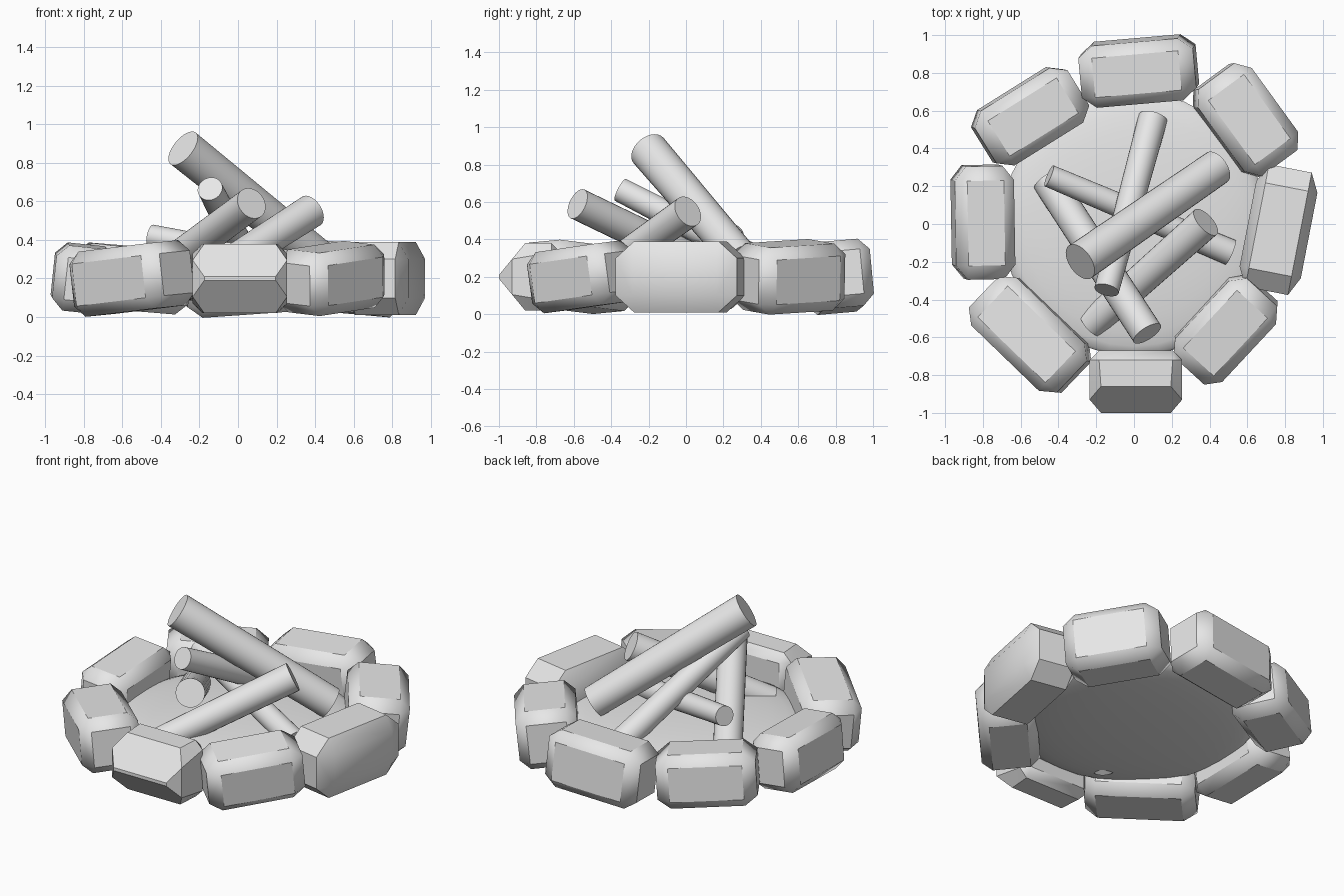
import bpy, bmesh, math
from itertools import product
from mathutils import Vector, Matrix

cube = bpy.data.objects.get("Cube")
if cube:
    bpy.data.objects.remove(cube, do_unlink=True)

# One plain grey for everything
GREY = (0.8, 0.8, 0.8, 1)
mat = bpy.data.materials.new("plain grey")
mat.use_nodes = True
mat.diffuse_color = GREY
mat.node_tree.nodes["Principled BSDF"].inputs["Base Color"].default_value = GREY


def add_object(name, bm, angle):
    bmesh.ops.recalc_face_normals(bm, faces=bm.faces)
    mesh = bpy.data.meshes.new(name)
    bm.to_mesh(mesh)
    bm.free()
    mesh.materials.append(mat)
    ob = bpy.data.objects.new(name, mesh)
    bpy.context.collection.objects.link(ob)
    bpy.ops.object.select_all(action='DESELECT')
    ob.select_set(True)
    bpy.context.view_layer.objects.active = ob
    bpy.ops.object.shade_smooth_by_angle(angle=math.radians(angle))
    return ob


def stone(name, x, y, length, width, turn, pitch=0, roll=0, cut=(0.075, 0.06, 0.06),
          height=0.36, ridge=None):
    """Chamfered block: the hull of three pulled-in points per corner.
    A ridge gives the -y side its own, deeper chamfers."""
    half = Vector((length, width, height)) / 2
    bm = bmesh.new()
    for sign in product((-1, 1), repeat=3):
        ridged = ridge and sign[1] < 0
        cuts = Vector(ridge if ridged else cut)
        for axis in range(3):
            p = half - cuts * (0.5 if ridged and axis == 0 else 1)
            p[axis] = half[axis]
            bm.verts.new([a * s for a, s in zip(p, sign)])
    bmesh.ops.convex_hull(bm, input=bm.verts)
    bmesh.ops.dissolve_limit(bm, angle_limit=0.02, verts=bm.verts, edges=bm.edges)
    rot = (Matrix.Rotation(math.radians(turn), 4, 'Z')
           @ Matrix.Rotation(math.radians(pitch), 4, 'Y')
           @ Matrix.Rotation(math.radians(roll), 4, 'X'))
    bm.transform(Matrix.Translation((x, y, 0.2)) @ rot)
    add_object(name, bm, 38)


def log(name, high, low, r_high, r_low):
    """Tapered log leaning from its raised end down to the ground."""
    high, low = Vector(high), Vector(low)
    axis = high - low
    bm = bmesh.new()
    bmesh.ops.create_cone(bm, cap_ends=True, segments=28, radius1=r_low,
                          radius2=r_high, depth=axis.length)
    bm.transform(Matrix.Translation((high + low) / 2)
                 @ axis.to_track_quat('Z', 'Y').to_matrix().to_4x4())
    add_object(name, bm, 40)


# Ground: a flattened dome inside the ring
bm = bmesh.new()
bmesh.ops.create_uvsphere(bm, u_segments=32, v_segments=16, radius=1)
bm.transform(Matrix.Translation((0, 0, 0.165)) @ Matrix.Diagonal((0.7, 0.7, 0.085, 1)))
add_object("ground", bm, 60)

# Ring of stones
stone("stone_front", 0.01, -0.835, 0.49, 0.33, 0, cut=(0.05, 0.05, 0.05),
      ridge=(0.06, 0.14, 0.17))
stone("stone_front_left", 0.485, -0.555, 0.57, 0.34, 47, -6, 5, height=0.33)
stone("stone_left", 0.765, -0.03, 0.66, 0.33, 79, cut=(0.1, 0.05, 0.09), height=0.38)
stone("stone_back_left", 0.59, 0.55, 0.57, 0.355, -54, 3, -6)
stone("stone_back", 0.025, 0.81, 0.61, 0.33, 5, -4, 5)
stone("stone_back_right", -0.55, 0.57, 0.58, 0.34, 32, 4, 4, height=0.33)
stone("stone_right", -0.8, 0.01, 0.6, 0.315, 91, -2, 6, height=0.34)
stone("stone_front_right", -0.55, -0.585, 0.65, 0.35, -44, -5, 4, height=0.34)

# Stacked logs
log("log_top", (-0.285, -0.2, 0.875), (0.44, 0.3, 0.29), 0.105, 0.095)
log("log_front", (0.07, -0.58, 0.59), (-0.455, 0.23, 0.2), 0.085, 0.085)
log("log_left", (0.38, 0.01, 0.55), (-0.225, -0.53, 0.165), 0.088, 0.08)
log("log_back", (-0.145, -0.35, 0.665), (0.1, 0.56, 0.195), 0.066, 0.078)
log("log_low", (-0.45, 0.255, 0.42), (0.51, -0.15, 0.23), 0.06, 0.07)
